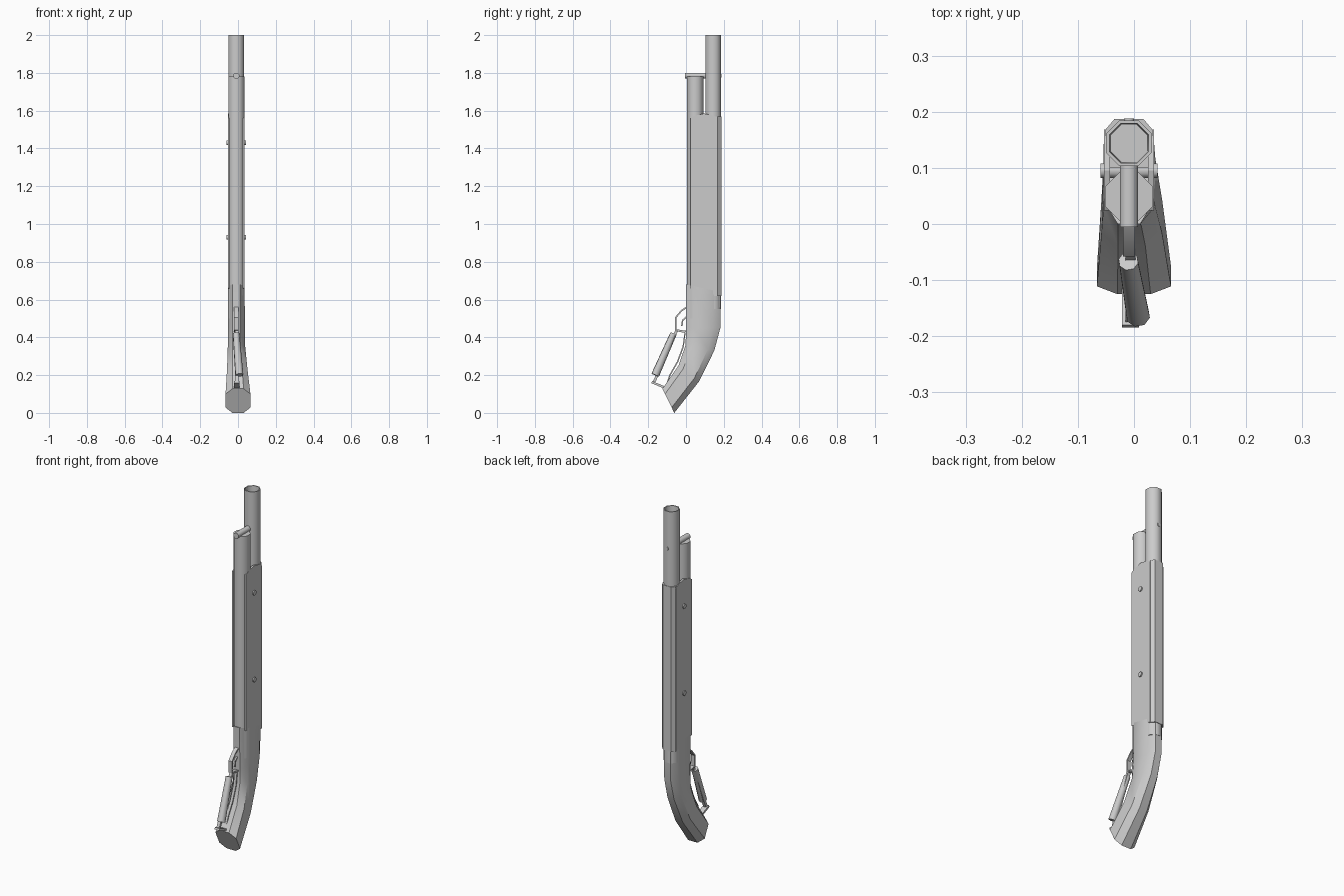
import bpy, bmesh, math
from mathutils import Vector

cube = bpy.data.objects.get("Cube")
if cube:
    bpy.data.objects.remove(cube)

grey = bpy.data.materials.new("plain grey")
grey.use_nodes = True
grey.diffuse_color = (0.6, 0.6, 0.6, 1)
grey.node_tree.nodes["Principled BSDF"].inputs["Base Color"].default_value = (0.6, 0.6, 0.6, 1)

AXIS = -0.009  # sideways offset shared by the long parts


def finish(name, bm, smooth=50):
    bmesh.ops.recalc_face_normals(bm, faces=bm.faces)
    mesh = bpy.data.meshes.new(name)
    bm.to_mesh(mesh)
    bm.free()
    mesh.materials.append(grey)
    ob = bpy.data.objects.new(name, mesh)
    bpy.context.collection.objects.link(ob)
    if smooth:
        bpy.ops.object.select_all(action='DESELECT')
        ob.select_set(True)
        bpy.context.view_layer.objects.active = ob
        bpy.ops.object.shade_smooth_by_angle(angle=math.radians(smooth))
    return ob


def loft(name, rings, smooth=50):
    """Join rings of points and cap both ends."""
    bm = bmesh.new()
    rows = [[bm.verts.new(p) for p in ring] for ring in rings]
    n = len(rows[0])
    for a, b in zip(rows, rows[1:]):
        for i in range(n):
            j = (i + 1) % n
            bm.faces.new((a[i], a[j], b[j], b[i]))
    bm.faces.new(rows[0][::-1])
    bm.faces.new(rows[-1])
    return finish(name, bm, smooth)


def circle(center, axis, radius, sides):
    turn = Vector(axis).to_track_quat('Z', 'Y')
    step = 2 * math.pi / sides
    return [Vector(center) + turn @ Vector((radius * math.cos((i + .5) * step),
            radius * math.sin((i + .5) * step), 0)) for i in range(sides)]


def rod(name, start, end, r0, r1=None, sides=8):
    axis = Vector(end) - Vector(start)
    return loft(name, [circle(start, axis, r0, sides), circle(end, axis, r1 or r0, sides)])


def strap(name, path, width, thick, x=AXIS):
    """Thin flat bar following a (y, z) path."""
    rings = []
    for i, p in enumerate(path):
        a, b = path[max(i - 1, 0)], path[min(i + 1, len(path) - 1)]
        d = Vector((b[0] - a[0], b[1] - a[1])).normalized() * thick / 2
        rings.append([(x + sx * width / 2, p[0] - s * d.y, p[1] + s * d.x)
                      for sx, s in ((-1, -1), (1, -1), (1, 1), (-1, 1))])
    return loft(name, rings, 30)


# Barrel with a recessed muzzle
rings = [circle((AXIS, 0.144, z), (0, 0, 1), r, 8)
         for z, r in ((0.55, .044), (2, .044), (2, .038), (1.96, .036))]
loft("barrel", rings)

# Magazine tube and its end bar
rod("magazine_tube", (AXIS, 0.049, 0.5), (AXIS, 0.049, 1.78), 0.046)
rod("end_bar", (AXIS, -0.005, 1.785), (AXIS, 0.12, 1.785), 0.017)
rod("sight_bead", (AXIS, 0.18, 1.785), (AXIS, 0.188, 1.785), 0.01)

# Chamfered sleeve around the barrel
section = [(-.04, .1), (-.042, .168), (-.026, .187), (.026, .187), (.042, .168), (.04, .1)]
loft("barrel_sleeve", [[(AXIS + x, y, z) for x, y in section] for z in (.62, 1.57)], 30)

# Side plates and cross pins
plate = [(.024, .66), (.024, 1.56), (.045, 1.572), (.095, 1.585), (.145, 1.575), (.168, 1.56), (.168, .62)]
for side, label in ((-1, "right"), (1, "left")):
    loft(label + "_side_plate", [[(AXIS + side * x, y, z) for y, z in plate] for x in (.034, .0445)], 0)
for z, label in ((1.43, "upper"), (0.93, "lower")):
    rod(label + "_pin", (AXIS - .051, .095, z), (AXIS + .051, .095, z), .014)

# Curved stock, octagonal and flaring to the butt
stations = [  # front y, z, back y, z, half width, centre x
    (.0, .68, .184, .64, .0445, AXIS),
    (.0, .45, .182, .45, .045, AXIS),
    (-.002, .36, .150, .33, .046, -.008),
    (-.04, .25, .068, .165, .054, -.004),
    (-.125, .128, -.062, .0, .066, 0),
]
outline = [(-.45, 0), (.45, 0), (1, .22), (1, .78), (.45, 1), (-.45, 1), (-1, .78), (-1, .22)]
loft("stock", [[(cx + w * u, fy + (by - fy) * t, fz + (bz - fz) * t) for u, t in outline]
               for fy, fz, by, bz, w, cx in stations], 40)

# Trigger guard and trigger
strap("trigger_guard", [(.005, .56), (-.025, .54), (-.054, .505), (-.054, .44), (.005, .43)], .022, .008)
strap("trigger", [(.005, .51), (-.018, .49), (-.022, .46)], .01, .008)

# Lever frame hugging the stock, with its grip
strap("lever_frame", [(-.045, .435), (-.005, .425), (-.015, .35), (-.045, .27), (-.085, .2),
                      (-.105, .142)], .016, .007)
strap("lever_foot", [(-.182, .163), (-.112, .134)], .03, .012, -.006)
strap("lever_rod", [(-.05, .435), (-.168, .165)], .018, .014, -.006)
rod("lever_grip", (-.01, -.066, .42), (.007, -.163, .2), .018, .022)
